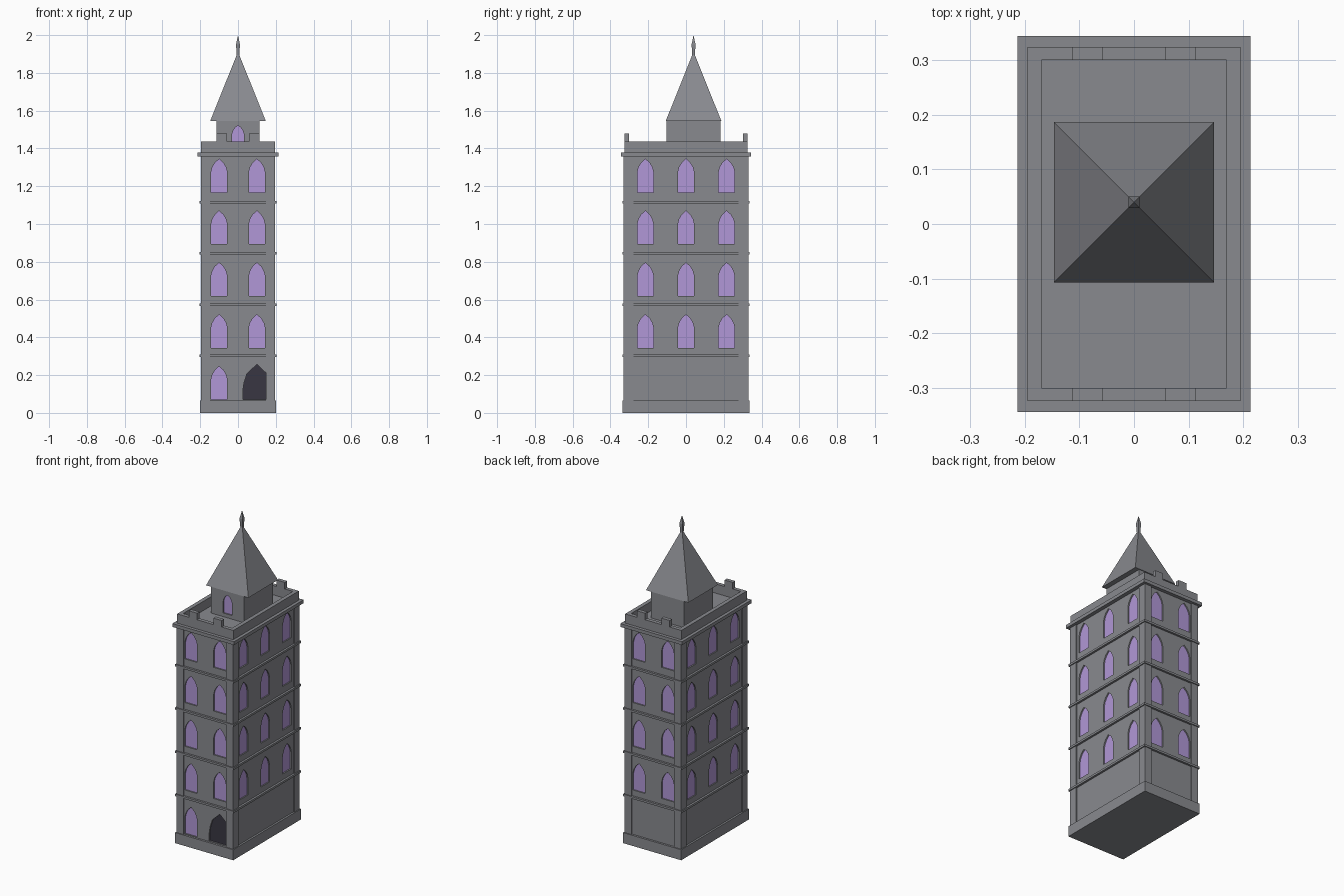
import bpy
import bmesh
from math import radians, sqrt
from mathutils import Matrix

cube = bpy.data.objects.get("Cube")
if cube:
    bpy.data.objects.remove(cube, do_unlink=True)


def material(name, rgb):
    mat = bpy.data.materials.new(name)
    mat.use_nodes = True
    color = (*rgb, 1)
    mat.diffuse_color = color
    mat.node_tree.nodes["Principled BSDF"].inputs["Base Color"].default_value = color
    return mat


STONE = material("grey stone", (0.25, 0.255, 0.275))
GLASS = material("lilac glass", (0.44, 0.31, 0.68))
DARK = material("dark door", (0.04, 0.037, 0.055))


def finish(name, bm, mat):
    bmesh.ops.recalc_face_normals(bm, faces=bm.faces)
    mesh = bpy.data.meshes.new(name)
    bm.to_mesh(mesh)
    bm.free()
    mesh.materials.append(mat)
    obj = bpy.data.objects.new(name, mesh)
    bpy.context.collection.objects.link(obj)
    return obj


def add_box(bm, x, y, z):
    """Box from (min, max) pairs."""
    size = [b - a for a, b in (x, y, z)]
    mid = [(a + b) / 2 for a, b in (x, y, z)]
    bmesh.ops.create_cube(bm, size=1, matrix=Matrix.Translation(mid) @ Matrix.Diagonal((*size, 1)))


def block(name, hx, hy, z0, z1, cy=0):
    bm = bmesh.new()
    add_box(bm, (-hx, hx), (cy - hy, cy + hy), (z0, z1))
    return finish(name, bm, STONE)


def add_arch(bm, half, center, z0, angle, d0, d1):
    """Arched prism between distances d0 and d1 from the axis, turned to face a side."""
    outline = half + [(-u, v) for u, v in reversed(half) if u > 0]
    turn = Matrix.Rotation(radians(angle), 3, "Z")
    rings = [[bm.verts.new(turn @ bmesh_point(center + u, -d, z0 + v)) for u, v in outline]
             for d in (d0, d1)]
    n = len(outline)
    bm.faces.new(rings[0])
    bm.faces.new(rings[1])
    for i in range(n):
        j = (i + 1) % n
        bm.faces.new((rings[0][i], rings[0][j], rings[1][j], rings[1][i]))


def bmesh_point(x, y, z):
    return Matrix.Translation((x, y, z)).to_translation()


def openings(wall, arches, mat, name):
    """Cut shallow arched recesses in a wall and set a thin pane in each."""
    cut, panes = bmesh.new(), bmesh.new()
    for half, center, z0, angle, face in arches:
        add_arch(cut, half, center, z0, angle, face - RECESS, face + 0.02)
        add_arch(panes, half, center, z0, angle, face - RECESS - 0.002, face - RECESS + 0.004)
    cutter = finish("cutter", cut, STONE)
    cutter.hide_render = True
    mod = wall.modifiers.new("openings", "BOOLEAN")
    mod.operation = "DIFFERENCE"
    mod.solver = "EXACT"
    mod.object = cutter
    bpy.context.view_layer.update()
    result = bpy.data.meshes.new_from_object(wall.evaluated_get(bpy.context.evaluated_depsgraph_get()))
    wall.modifiers.clear()
    wall.data = result
    bpy.data.objects.remove(cutter, do_unlink=True)
    finish(name, panes, mat)


RECESS = 0.012
CORE_X, CORE_Y = 0.19, 0.323
WINDOW = [(0.043, 0), (0.043, 0.105), (0.036, 0.132), (0.022, 0.156), (0, 0.176)]
DOOR = [(0.074, 0), (0.074, 0.05), (0.068, 0.09), (0.053, 0.137), (0, 0.187)]
SMALL = [(0.032, 0), (0.032, 0.07), (0.026, 0.093), (0.014, 0.109), (0, 0.12)]

# Main shaft with its windows and door
shaft = block("shaft_walls", CORE_X, CORE_Y, 0.03, 1.37)
windows = []
for row in range(5):
    z = 0.07 + 0.2745 * row
    for u in (-0.1, 0.1):
        if row or u < 0:
            windows.append((WINDOW, u, z, 0, CORE_Y))
        if row:
            windows.append((WINDOW, u, z, 180, CORE_Y))
    if row:
        for u in (-0.215, 0, 0.215):
            for angle in (90, -90):
                windows.append((WINDOW, u, z, angle, CORE_X))
openings(shaft, windows, GLASS, "shaft_windows")
openings(shaft, [(DOOR, 0.1, 0.07, 0, CORE_Y)], DARK, "door")

# Plinth, corner pilasters, string courses and cornice
block("plinth", 0.202, 0.336, 0, 0.066)
bm = bmesh.new()
for x in ((-0.197, -0.148), (0.148, 0.197)):
    for y in ((-0.33, -0.277), (0.277, 0.33)):
        add_box(bm, x, y, (0.03, 1.365))
finish("corner_pilasters", bm, STONE)
for i in range(4):
    z = 0.295 + 0.2715 * i
    block(f"string_course_{i + 1}", 0.203, 0.336, z, z + 0.013)
block("cornice", 0.214, 0.345, 1.358, 1.379)

# Parapet around the flat roof, with merlons on the short ends
bm = bmesh.new()
for s in (-1, 1):
    add_box(bm, sorted((s * 0.17, s * 0.195)), (-0.325, 0.325), (1.37, 1.437))
    end = sorted((s * 0.301, s * 0.325))
    add_box(bm, (-0.17, 0.17), end, (1.37, 1.437))
    for t in (-1, 1):
        add_box(bm, sorted((t * 0.057, t * 0.114)), end, (1.437, 1.478))
finish("parapet", bm, STONE)

# Turret set back on the roof
TY = 0.04
turret = block("turret", 0.115, 0.143, 1.37, 1.548, TY)
openings(turret, [(SMALL, 0, 1.402, 0, 0.143 - TY)], GLASS, "turret_window")


def add_pyramid(bm, h0, h1, z0, z1):
    place = Matrix.Translation((0, TY, (z0 + z1) / 2)) @ Matrix.Rotation(radians(45), 4, "Z")
    bmesh.ops.create_cone(bm, cap_ends=True, segments=4, radius1=h0 * sqrt(2),
                          radius2=h1 * sqrt(2), depth=z1 - z0, matrix=place)
    bmesh.ops.remove_doubles(bm, verts=bm.verts, dist=1e-5)


# Pointed roof and finial
bm = bmesh.new()
add_pyramid(bm, 0.147, 0, 1.546, 1.912)
finish("turret_roof", bm, STONE)
bm = bmesh.new()
add_pyramid(bm, 0.007, 0.0105, 1.895, 1.95)
add_pyramid(bm, 0.0105, 0, 1.95, 2.0)
finish("finial", bm, STONE)
